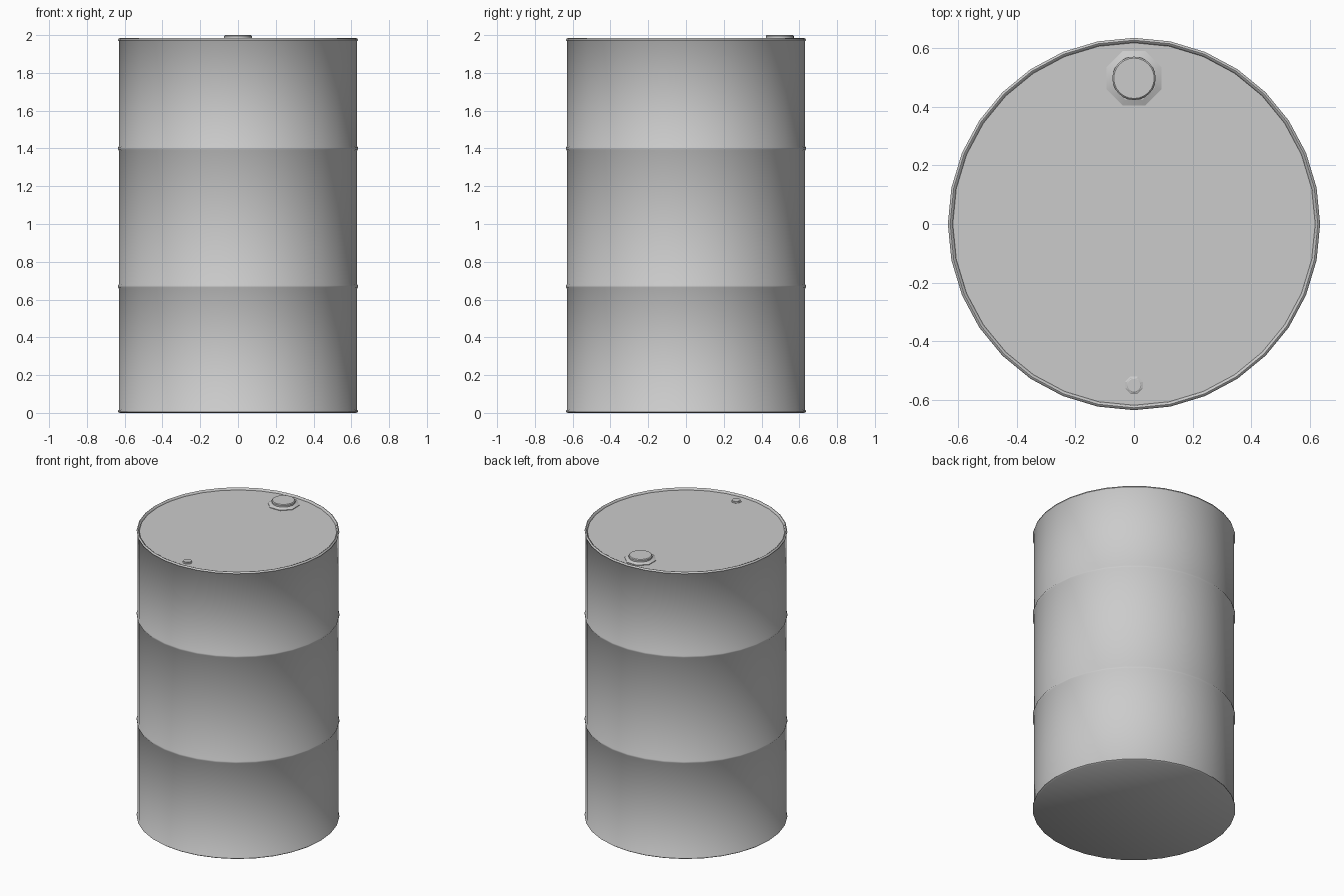
import bpy, bmesh, math

if "Cube" in bpy.data.objects:
    bpy.data.objects.remove(bpy.data.objects["Cube"])


def lathe(name, profile, sides, location=(0, 0, 0), turn=0.0, angle=30):
    """Revolve (radius, z) points around z, closing both ends with flat discs."""
    bm = bmesh.new()
    rings = []
    for r, z in profile:
        rings.append([bm.verts.new((r * math.cos(turn + 2 * math.pi * i / sides),
                                    r * math.sin(turn + 2 * math.pi * i / sides), z))
                      for i in range(sides)])
    for a, b in zip(rings, rings[1:]):
        for i in range(sides):
            j = (i + 1) % sides
            bm.faces.new((a[i], a[j], b[j], b[i]))
    bm.faces.new(rings[0][::-1])
    bm.faces.new(rings[-1])
    mesh = bpy.data.meshes.new(name)
    bm.to_mesh(mesh)
    bm.free()
    obj = bpy.data.objects.new(name, mesh)
    obj.location = location
    bpy.context.collection.objects.link(obj)
    bpy.context.view_layer.objects.active = obj
    bpy.ops.object.select_all(action='DESELECT')
    obj.select_set(True)
    bpy.ops.object.shade_smooth_by_angle(angle=math.radians(angle))
    return obj


LID_Z = 1.97

# Drum shell: bottom chime, two slight rolling hoops, top rim and sunken lid
profile = [(0.627, 0), (0.635, 0.006), (0.635, 0.012), (0.63, 0.018)]
for z in (0.67, 1.40):
    profile += [(0.63, z - 0.013), (0.635, z - 0.005), (0.635, z + 0.005), (0.63, z + 0.013)]
profile += [(0.63, 1.968), (0.635, 1.974), (0.633, 1.981), (0.627, 1.984),
            (0.621, 1.981), (0.618, LID_Z)]
lathe("drum_body", profile, 32, angle=50)

# Filler flange (octagonal) and its round cap
lathe("filler_flange", [(0.101, LID_Z - 0.004), (0.101, LID_Z + 0.004), (0.078, LID_Z + 0.014)],
      8, (0, 0.497, 0), math.pi / 8, 20)
lathe("filler_cap", [(0.074, LID_Z), (0.074, 1.995), (0.069, 2.0)], 24, (0, 0.497, 0))

# Small vent flange and plug
lathe("vent_flange", [(0.032, LID_Z - 0.004), (0.032, LID_Z + 0.003), (0.027, LID_Z + 0.006)],
      8, (0, -0.55, 0), math.pi / 8, 20)
lathe("vent_plug", [(0.025, LID_Z), (0.025, LID_Z + 0.01), (0.022, LID_Z + 0.012)], 16, (0, -0.55, 0))
